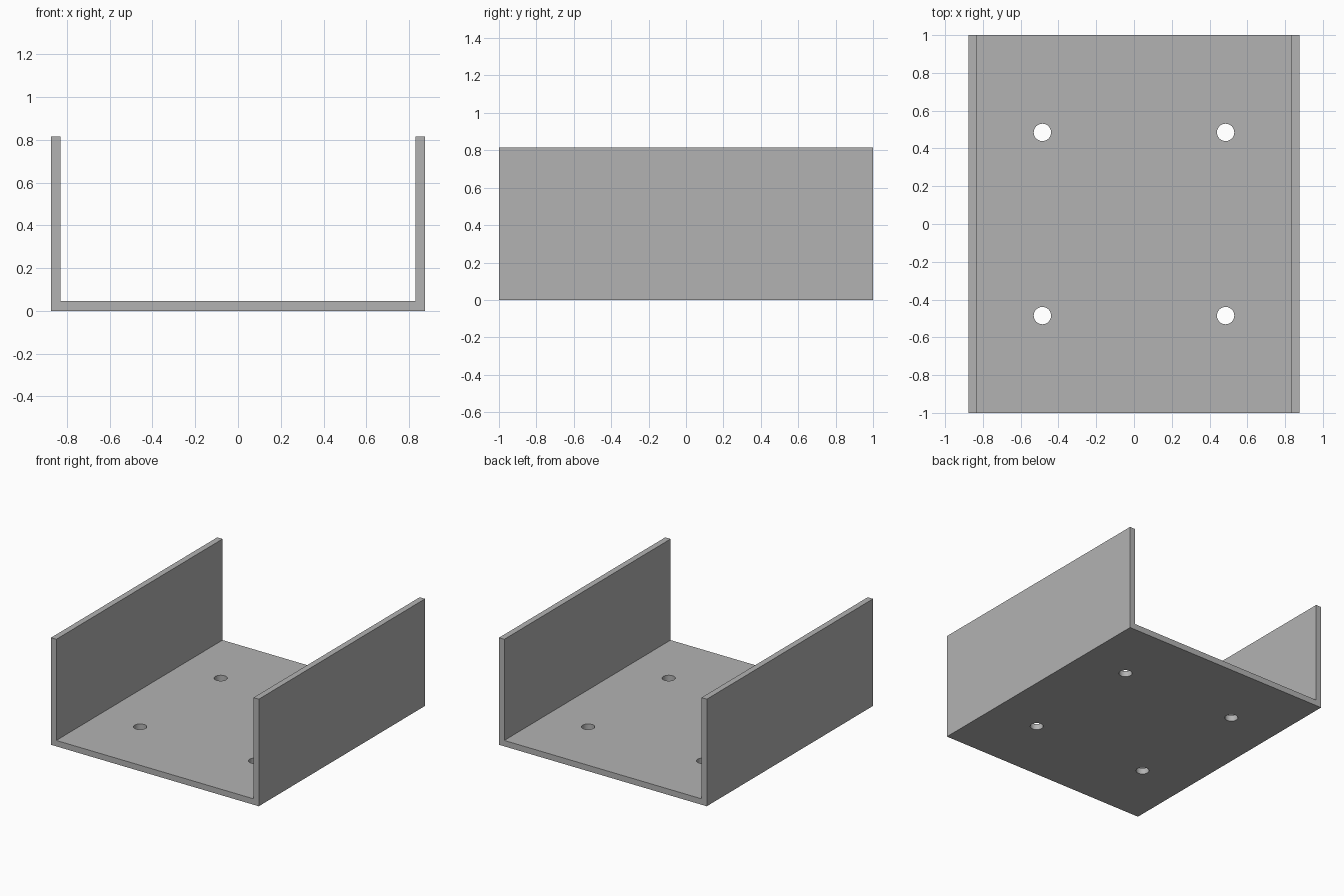
import bpy, bmesh
from mathutils import Matrix

cube = bpy.data.objects.get("Cube")
if cube:
    bpy.data.objects.remove(cube, do_unlink=True)

HALF_W, HALF_L, HEIGHT, WALL = 0.875, 1.0, 0.815, 0.045
HOLE_R, HOLE_AT = 0.046, 0.485

# Single plain grey
grey = bpy.data.materials.new("plain_grey")
grey.use_nodes = True
colour = (0.45, 0.45, 0.45, 1)
grey.diffuse_color = colour
grey.node_tree.nodes["Principled BSDF"].inputs["Base Color"].default_value = colour


def make_object(name, bm):
    bmesh.ops.recalc_face_normals(bm, faces=bm.faces[:])
    mesh = bpy.data.meshes.new(name)
    bm.to_mesh(mesh)
    bm.free()
    mesh.materials.append(grey)
    obj = bpy.data.objects.new(name, mesh)
    bpy.context.collection.objects.link(obj)
    return obj


# U-shaped channel: half profile mirrored, then extruded along y
half = [(HALF_W, 0), (HALF_W, HEIGHT), (HALF_W - WALL, HEIGHT), (HALF_W - WALL, WALL)]
profile = half + [(-x, z) for x, z in reversed(half)]
bm = bmesh.new()
face = bm.faces.new([bm.verts.new((x, -HALF_L, z)) for x, z in profile])
ext = bmesh.ops.extrude_face_region(bm, geom=[face])
moved = [v for v in ext["geom"] if isinstance(v, bmesh.types.BMVert)]
bmesh.ops.translate(bm, verts=moved, vec=(0, 2 * HALF_L, 0))
channel = make_object("channel", bm)

# Four mounting holes through the floor
bm = bmesh.new()
for sx in (-1, 1):
    for sy in (-1, 1):
        bmesh.ops.create_cone(bm, cap_ends=True, segments=32, radius1=HOLE_R,
                              radius2=HOLE_R, depth=4 * WALL,
                              matrix=Matrix.Translation((sx * HOLE_AT, sy * HOLE_AT, WALL / 2)))
cutter = make_object("hole_cutter", bm)
cutter.hide_render = True
cutter.hide_viewport = True

holes = channel.modifiers.new("mounting_holes", "BOOLEAN")
holes.operation = "DIFFERENCE"
holes.solver = "EXACT"
holes.object = cutter

# Bake the cut, remove the helper and smooth only the round hole walls
bpy.context.view_layer.objects.active = channel
channel.select_set(True)
bpy.ops.object.modifier_apply(modifier=holes.name)
bpy.data.objects.remove(cutter, do_unlink=True)
bpy.ops.object.shade_smooth_by_angle()
